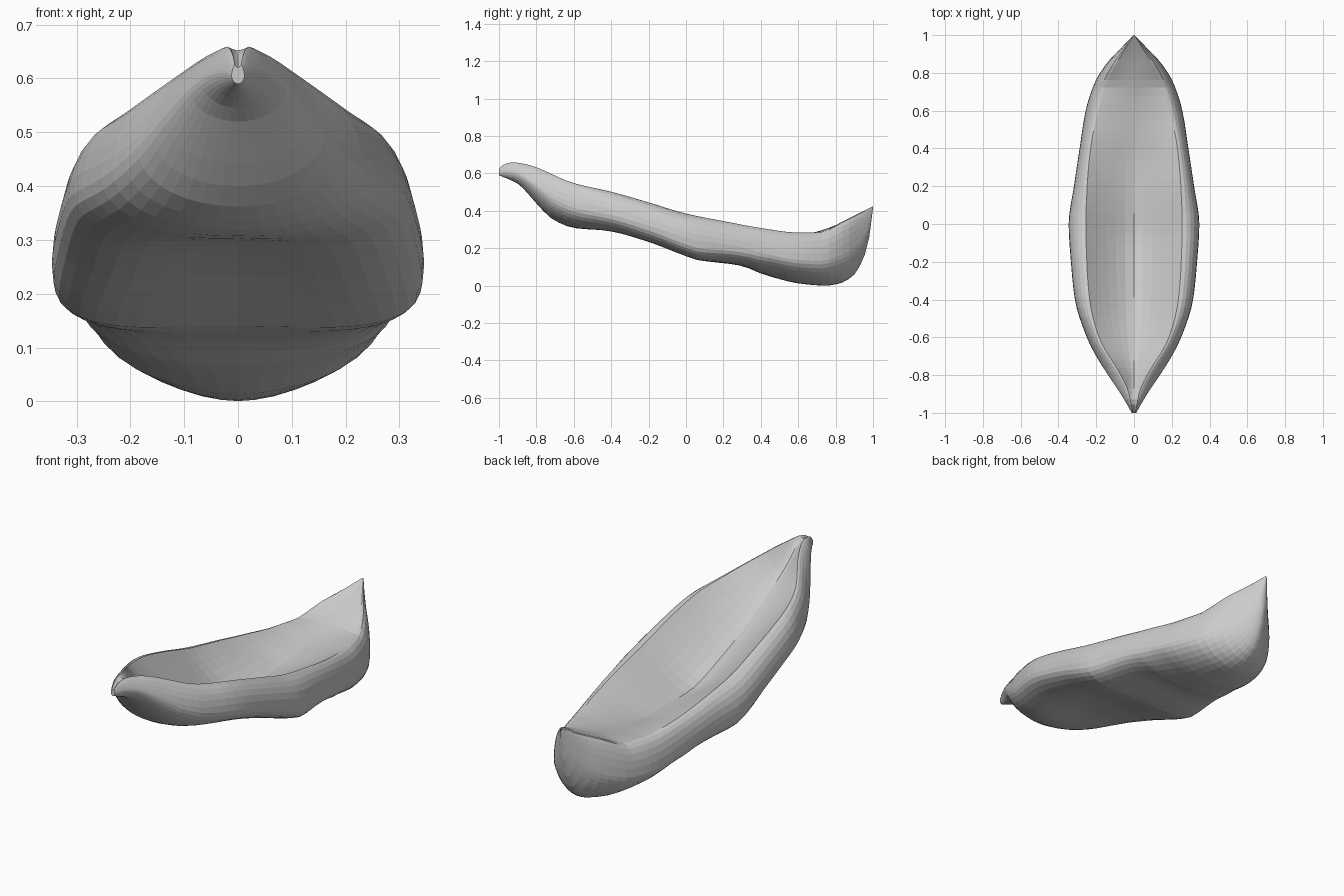
import bpy, bmesh, math

if "Cube" in bpy.data.objects:
    bpy.data.objects.remove(bpy.data.objects["Cube"])

# Profiles along the length: (y, value)
HALF_WIDTH = [(-1, .012), (-.95, .04), (-.9, .07), (-.8, .137), (-.7, .2), (-.6, .25), (-.4, .313), (-.2, .334),
              (0, .346), (.2, .318), (.4, .288), (.6, .256), (.75, .207), (.85, .145), (.93, .07), (1, .003)]
RIM_X = [(-1, .006), (-.95, .016), (-.88, .032), (-.8, .07), (-.6, .185), (-.4, .235), (-.2, .25),
         (0, .255), (.2, .248), (.4, .23), (.6, .19), (.75, .145), (.85, .095), (.93, .045), (1, .002)]
TOP = [(-1, .625), (-.97, .65), (-.93, .659), (-.86, .65), (-.6, .548), (-.4, .502), (-.2, .445), (0, .385),
       (.2, .345), (.4, .308), (.6, .284), (.7, .284), (.85, .35), (1, .425)]
FLOOR = [(-1, .62), (-.93, .652), (-.8, .56), (-.6, .44), (-.3, .305), (0, .222), (.3, .227),
         (.5, .25), (.68, .283), (.85, .345), (1, .423)]
BOTTOM = [(-1, .59), (-.9, .545), (-.8, .44), (-.72, .36), (-.6, .305), (-.4, .272), (-.2, .215), (0, .148),
          (.06, .13), (.2, .12), (.3, .105), (.4, .065), (.5, .035), (.6, .012), (.75, 0), (.83, .015),
          (.9, .06), (.95, .15), (.98, .26), (1, .415)]
ARCH = [(-1, 0), (-.7, 0), (-.4, .02), (-.2, .03), (0, .015), (.2, 0), (1, 0)]
SQUARE = [(-1, 2), (-.6, 2.1), (-.2, 2.5), (.1, 3.4), (.25, 3), (.5, 1.8), (1, 1.8)]


def sample(table, y):
    """Smooth monotone interpolation of a profile."""
    def slope(k):
        return (table[k + 1][1] - table[k][1]) / (table[k + 1][0] - table[k][0])

    def tangent(k):
        if k == 0:
            return slope(0)
        if k == len(table) - 1:
            return slope(k - 1)
        a, b = slope(k - 1), slope(k)
        return 0 if a * b <= 0 else 2 * a * b / (a + b)

    i = 0
    while i < len(table) - 2 and y > table[i + 1][0]:
        i += 1
    (a, va), (b, vb) = table[i], table[i + 1]
    h = b - a
    t = min(max((y - a) / h, 0), 1)
    return (va * (1 + 2 * t) * (1 - t) ** 2 + vb * t * t * (3 - 2 * t)
            + h * t * (1 - t) * (tangent(i) * (1 - t) - tangent(i + 1) * t))


def half_section(y):
    """Points from the keel, round the side, over the rim and down to the floor centre."""
    w, rx, zt, zb, zf = (sample(t, y) for t in (HALF_WIDTH, RIM_X, TOP, BOTTOM, FLOOR))
    arch, n = sample(ARCH, y), sample(SQUARE, y)
    zw = zb + (zt - zb) * .46
    pts = []
    # underside up to the widest point
    for i in range(10):
        a = math.pi / 2 * i / 9
        x = math.sin(a) ** (2 / n)
        z = zw - (zw - zb) * max(math.cos(a), 0) ** (2 / n)
        pts.append((w * x, y, z + arch * max(0, 1 - (x / .8) ** 2) ** 2))
    # side up to the rim, flatter towards the front tip
    e = 1 + .4 * min(max((-y - .5) / .3, 0), 1)
    for i in range(1, 7):
        a = math.pi / 2 * i / 6
        pts.append((rx + (w - rx) * max(math.cos(a), 0) ** e, y, zw + (zt - zw) * math.sin(a) ** e))
    # hollow top
    for s in (.94, .85, .72, .56, .38, .19, 0):
        pts.append((rx * s, y, zf + (zt - zf) * s ** 1.4))
    return pts


# Stations are closer together near the two tips
N = 46
bm = bmesh.new()
rows = []
for i in range(N + 1):
    t = -1 + 2 * i / N
    half = half_section(.55 * math.sin(t * math.pi / 2) + .45 * t)
    mirrored = [(-x, y, z) for x, y, z in half[-2:0:-1]]
    rows.append([bm.verts.new(p) for p in half + mirrored])

# Skin between the sections, with both tips closed
for r, s in zip(rows, rows[1:]):
    for j in range(len(r)):
        k = (j + 1) % len(r)
        bm.faces.new((r[j], r[k], s[k], s[j]))
bm.faces.new(rows[0])
bm.faces.new(rows[-1][::-1])

bmesh.ops.remove_doubles(bm, verts=bm.verts, dist=.0005)
bmesh.ops.recalc_face_normals(bm, faces=bm.faces)
mesh = bpy.data.meshes.new("hollow_shell")
bm.to_mesh(mesh)
bm.free()
shell = bpy.data.objects.new("hollow_shell", mesh)
bpy.context.collection.objects.link(shell)
